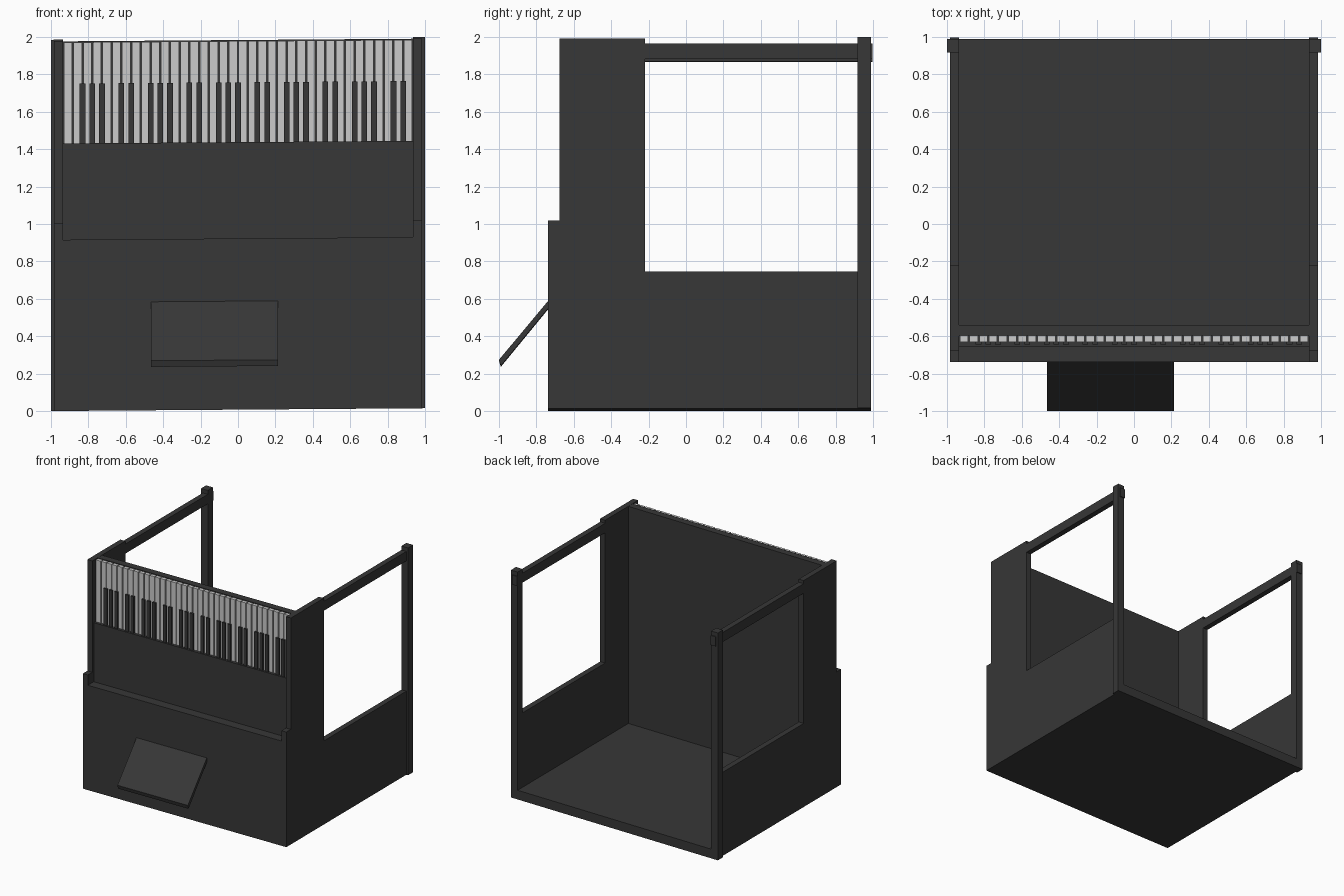
import bpy

cube = bpy.data.objects.get("Cube")
if cube:
    bpy.data.objects.remove(cube, do_unlink=True)


def material(name, value):
    mat = bpy.data.materials.new(name)
    mat.use_nodes = True
    color = (value, value, value, 1)
    mat.diffuse_color = color
    mat.node_tree.nodes["Principled BSDF"].inputs["Base Color"].default_value = color
    return mat


DARK = material("charcoal", 0.038)
WHITE = material("key white", 0.6)


def lean(x, y, z):
    # The whole booth rises very slightly towards its left side
    return (x, y, z + 0.0075 * (x + 1))


def extrude_x(name, spans, profile, mat=DARK):
    """Extrude a (y, z) profile over each (x0, x1) span, in one object."""
    verts, faces = [], []
    n = len(profile)
    for x0, x1 in spans:
        b = len(verts)
        verts += [lean(x, y, z) for x in (x0, x1) for y, z in profile]
        faces.append([b + i for i in reversed(range(n))])
        faces.append([b + n + i for i in range(n)])
        for i in range(n):
            j = (i + 1) % n
            faces.append([b + i, b + j, b + n + j, b + n + i])
    mesh = bpy.data.meshes.new(name)
    mesh.from_pydata(verts, [], faces)
    mesh.materials.append(mat)
    obj = bpy.data.objects.new(name, mesh)
    bpy.context.collection.objects.link(obj)
    return obj


def rect(y0, y1, z0, z1):
    return [(y0, z0), (y1, z0), (y1, z1), (y0, z1)]


INNER, OUTER = 0.935, 0.983
FRONT, BACK = -0.737, 0.988

# Side walls with stepped front, posts and top rails
wall = [(FRONT, 0), (0.93, 0), (0.93, 0.73), (-0.22, 0.73),
        (-0.22, 1.977), (-0.675, 1.977), (-0.675, 1.005), (FRONT, 1.005)]
for side, s in (("left", 1), ("right", -1)):
    def span(a, b):
        return [tuple(sorted((s * a, s * b)))]
    extrude_x(side + "_wall", span(INNER, OUTER), wall)
    extrude_x(side + "_back_post", span(INNER, 1), rect(0.918, BACK, 0, 1.985))
    extrude_x(side + "_top_rail", span(INNER, OUTER), rect(-0.22, 0.997, 1.867, 1.95))

# Floor and stepped front wall
middle = [(-INNER, INNER)]
extrude_x("floor", middle, rect(-0.54, BACK, 0, 0.08))
extrude_x("front_wall", middle,
          [(FRONT, 0), (-0.54, 0), (-0.54, 1.976), (-0.6, 1.976),
           (-0.6, 1.43), (-0.655, 1.43), (-0.655, 0.915), (FRONT, 0.915)])

# Sloping shelf on the front
extrude_x("sloping_shelf", [(-0.465, 0.215)],
          [(FRONT, 0.58), (-1, 0.265), (-0.99, 0.232), (FRONT, 0.54)])

# Keyboard standing upright
COUNT = 36
pitch = 2 * INNER / COUNT
gap = 0.004
edges = [-INNER + i * pitch for i in range(COUNT + 1)]
extrude_x("white_keys", [(x + gap, x + pitch - gap) for x in edges[:-1]],
          rect(-0.63, -0.6, 1.43, 1.97), WHITE)
black = [x for i, x in enumerate(edges) if 1 < i < COUNT and i % 7 not in (1, 5)]
extrude_x("black_keys", [(x - 0.015, x + 0.015) for x in black],
          rect(-0.645, -0.6, 1.43, 1.75))
